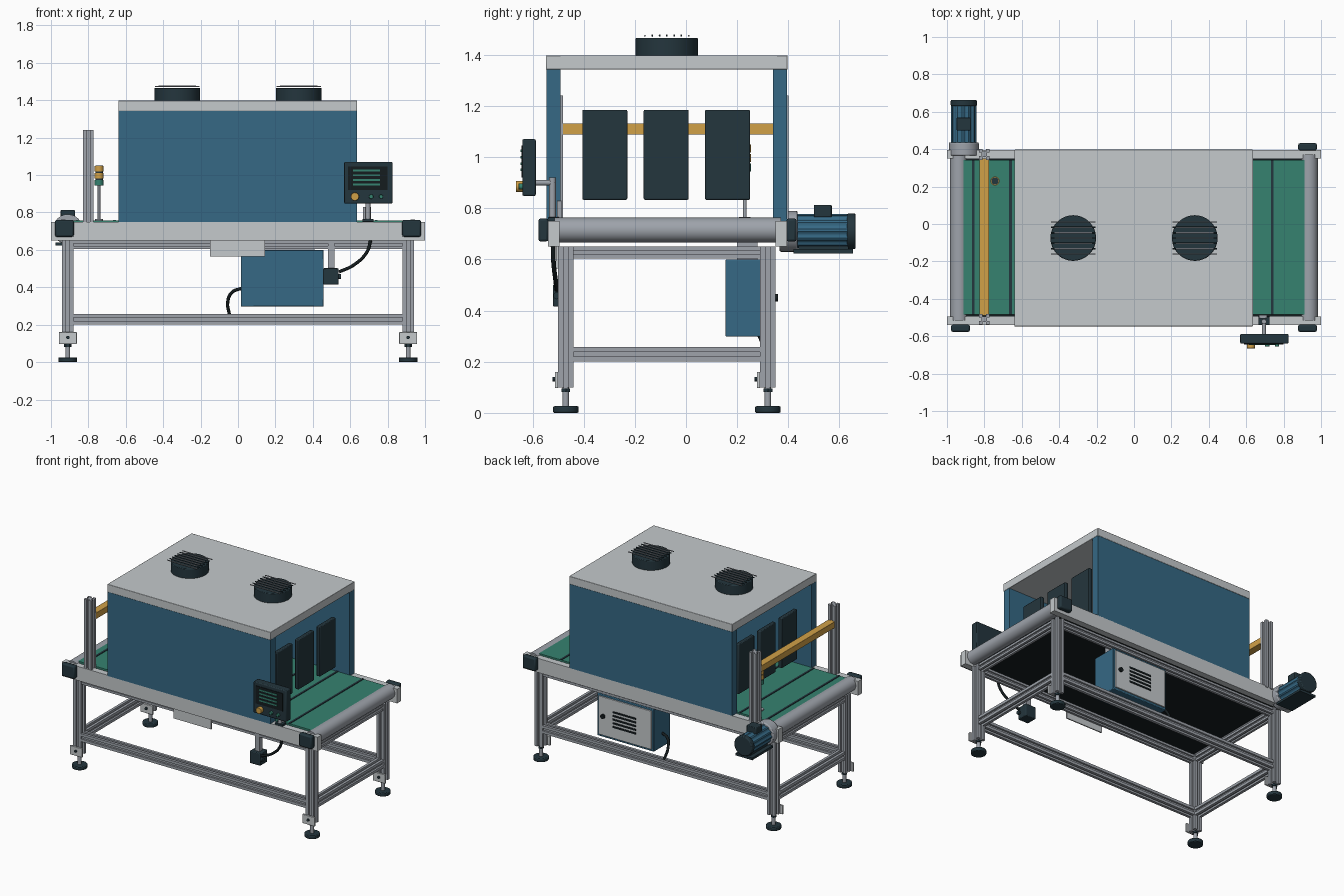
import bpy, bmesh
from math import sin, cos, pi, radians
from mathutils import Vector

if "Cube" in bpy.data.objects:
    bpy.data.objects.remove(bpy.data.objects["Cube"], do_unlink=True)


def material(name, *srgb):
    rgba = [((c + 0.055) / 1.055) ** 2.4 for c in srgb] + [1]
    m = bpy.data.materials.new(name)
    m.use_nodes = True
    m.diffuse_color = rgba
    m.node_tree.nodes["Principled BSDF"].inputs["Base Color"].default_value = rgba
    return m


LIGHT = material("light grey paint", .77, .79, .80)
METAL = material("aluminium", .62, .64, .67)
BLUE = material("blue paint", .21, .41, .52)
DARK = material("dark slate", .14, .21, .24)
GREEN = material("belt green", .21, .51, .44)
YELLOW = material("amber", .82, .63, .28)
BLACK = material("black rubber", .08, .11, .12)


def finish(name, bm, mat, bevel=0):
    bmesh.ops.recalc_face_normals(bm, faces=bm.faces)
    me = bpy.data.meshes.new(name)
    bm.to_mesh(me)
    bm.free()
    me.materials.append(mat)
    me.shade_smooth()
    me.set_sharp_from_angle(angle=radians(30))
    ob = bpy.data.objects.new(name, me)
    bpy.context.collection.objects.link(ob)
    if bevel:
        mod = ob.modifiers.new("bevel", "BEVEL")
        mod.width, mod.segments = bevel, 2
        mod.limit_method = "ANGLE"
    return ob


def box(name, mat, x, y, z, bevel=0):
    """Box from (min, max) ranges."""
    bm = bmesh.new()
    bmesh.ops.create_cube(bm, size=1)
    for v in bm.verts:
        v.co = [(r[0] + r[1]) / 2 + c * (r[1] - r[0]) for r, c in zip((x, y, z), v.co)]
    return finish(name, bm, mat, bevel)


def prism(name, mat, points, axis, centre, start, end, bevel=0):
    """Extrude a 2D outline along an axis; centre lies in the other two axes."""
    bm = bmesh.new()
    face = []
    for u, v in points:
        co = [centre[0] + u, centre[1] + v]
        co.insert("xyz".index(axis), start)
        face.append(bm.verts.new(co))
    geom = bmesh.ops.extrude_face_region(bm, geom=[bm.faces.new(face)])["geom"]
    # keep the starting cap so the solid is closed
    if not any(set(f.verts) == set(face) for f in bm.faces):
        bm.faces.new(face)
    shift = Vector([(end - start) * (a == axis) for a in "xyz"])
    bmesh.ops.translate(bm, vec=shift, verts=[g for g in geom if isinstance(g, bmesh.types.BMVert)])
    return finish(name, bm, mat, bevel)


def ring(r, n=32):
    return [(r * cos(2 * pi * i / n), r * sin(2 * pi * i / n)) for i in range(n)]


def rod(name, mat, r, axis, centre, start, end, bevel=0, n=32):
    return prism(name, mat, ring(r, n), axis, centre, start, end, bevel)


def slotted(name, size, axis, centre, start, end):
    """Square aluminium extrusion with a groove along each side."""
    h, s, d = size / 2, size * .16, size * .24
    side = [(h, -h), (h, -s), (h - d, -s), (h - d, s), (h, s)]
    pts = []
    for _ in range(4):
        pts += side
        side = [(-v, u) for u, v in side]
    return prism(name, METAL, pts, axis, centre, start, end)


def cable(name, points, r=.009):
    cu = bpy.data.curves.new(name, "CURVE")
    cu.dimensions, cu.bevel_depth, cu.bevel_resolution = "3D", r, 3
    sp = cu.splines.new("BEZIER")
    sp.bezier_points.add(len(points) - 1)
    for p, co in zip(sp.bezier_points, points):
        p.co = co
        p.handle_left_type = p.handle_right_type = "AUTO"
    cu.materials.append(BLACK)
    bpy.context.collection.objects.link(bpy.data.objects.new(name, cu))


SIDES = (("right", -1), ("left", 1))
LEG_Y = (("front", -.47), ("back", .32))

# Frame: legs, feet, foot brackets and long bars
for depth, y in LEG_Y:
    for side, s in SIDES:
        tag, x = f"{depth}_{side}", s * .91
        slotted("leg_" + tag, .06, "z", (x, y), .1, .65)
        rod("foot_" + tag, DARK, .05, "z", (x, y), 0, .026, .005)
        rod("foot_stem_" + tag, METAL, .013, "z", (x, y), .02, .1, n=16)
        rod("foot_nut_" + tag, DARK, .02, "z", (x, y), .082, .096, n=6)
        box("foot_bracket_" + tag, LIGHT, (x - .048, x + .048), (y - .043, y - .03), (.097, .16), .002)
        rod("bracket_bolt_" + tag, DARK, .009, "y", (x, .132), y - .052, y - .04, n=12)
    slotted("lower_bar_" + depth, .056, "x", (y, .229), -.88, .88)
    slotted("upper_bar_" + depth, .046, "x", (y, .627), -.88, .88)

# Conveyor: cross bars, end rollers, bearings, rails, bed and belt
for side, s in SIDES:
    slotted("lower_cross_bar_" + side, .056, "y", (s * .91, .229), -.44, .29)
    slotted("upper_cross_bar_" + side, .046, "y", (s * .91, .627), -.44, .29)
    rod("roller_" + side, METAL, .048, "y", (s * .935, .715), -.515, .372, n=40)
    box("front_bearing_" + side, DARK, (s * .928 - .05, s * .928 + .05), (-.577, -.538), (.67, .76), .009)
box("back_bearing_left", DARK, (.878, .978), (.393, .432), (.67, .76), .009)
for name, y in (("front", (-.54, -.495)), ("back", (.35, .395))):
    box("side_rail_" + name, LIGHT, (-1, 1), y, (.65, .75))
box("conveyor_bed", BLACK, (-.9, .9), (-.494, .349), (.672, .742))
box("belt", GREEN, (-.92, .92), (-.485, .342), (.742, .757))
for i in range(9):
    x = -.86 + .2 * i
    box(f"belt_cleat_{i + 1}", DARK, (x - .007, x + .007), (-.485, .342), (.75, .761))

# Tunnel: walls, roof, hanging flaps and roof fans
for name, y in (("front", (-.545, -.49)), ("back", (.34, .395))):
    box("tunnel_wall_" + name, BLUE, (-.638, .635), y, (.748, 1.342))
box("tunnel_roof", LIGHT, (-.64, .637), (-.547, .397), (1.342, 1.398), .003)
for side, s in SIDES:
    for i in range(3):
        y = -.3175 + i * .24
        box(f"flap_{side}_{i + 1}", DARK, (s * .575 - .014, s * .575 + .014), (y - .088, y + .088), (.833, 1.185), .005)
    x = s * .325
    rod("fan_" + side, DARK, .122, "z", (x, -.075), 1.395, 1.466, .004, 48)
    for i in range(7):
        y = -.075 + (i - 3) * .0285
        rod(f"fan_grille_bar_{side}_{i + 1}", METAL if i in (0, 6) else DARK, .0035, "x", (y, 1.474), x - .118, x + .118, n=8)
        if 0 < i < 6:
            box(f"fan_grille_strip_{side}_{i + 1}", METAL, (x - .1, x + .1), (y - .003, y + .003), (1.474, 1.479))

# Infeed gantry
for name, y in (("front", -.51), ("back", .372)):
    slotted("gantry_post_" + name, .057, "z", (-.801, y), .74, 1.24)
box("gantry_bar", YELLOW, (-.827, -.775), (-.49, .35), (1.088, 1.132), .002)

# Signal light stack
rod("signal_base", METAL, .022, "z", (-.743, .23), .755, .765)
rod("signal_pole", METAL, .007, "z", (-.743, .23), .76, .945, n=16)
for i, mat in enumerate((GREEN, YELLOW, YELLOW)):
    z = .944 + i * .037
    rod(f"signal_light_{i + 1}", mat, .024, "z", (-.743, .23), z, z + .031)
    rod(f"signal_spacer_{i + 1}", DARK, .02, "z", (-.743, .23), z + .03, z + .037 if i < 2 else z + .033)

# Drive motor with ribbed casing
MX, MZ = -.91, .71
rod("gearbox", METAL, .08, "y", (MX, MZ), .365, .436, .006, 40)
ribs = []
for i in range(48):
    r = .068 if i % 4 < 2 else .062
    ribs.append((r * cos(i * pi / 24), r * sin(i * pi / 24)))
prism("motor_body", BLUE, ribs, "y", (MX, MZ), .43, .635)
rod("motor_end_cap", DARK, .07, "y", (MX, MZ), .63, .663, .006, 40)
box("motor_foot", DARK, (MX - .065, MX + .065), (.42, .652), (.624, .64))
box("motor_pedestal", DARK, (MX - .035, MX + .035), (.44, .635), (.636, .665))
box("motor_terminal_box", DARK, (MX - .038, MX + .038), (.5, .57), (.765, .813), .004)

# Operator panel on a bracket
box("control_panel", DARK, (.568, .826), (-.64, -.587), (.848, 1.07), .006)
box("panel_screen", BLACK, (.588, .8), (-.644, -.638), (.92, 1.045))
for i in range(4):
    z = .95 + i * .0247
    box(f"screen_line_{i + 1}", GREEN, (.616, .76), (-.647, -.643), (z - .005, z + .005))
for name, mat, x, r, out in (("stop", YELLOW, .625, .022, .665), ("start", GREEN, .712, .012, .655),
                             ("reset", GREEN, .765, .011, .655)):
    rod("button_" + name, mat, r, "y", (x, .885), -out, -.635, .002, 24)
rod("stop_button_collar", DARK, .016, "y", (.625, .885), -.654, -.635)
rod("panel_post", METAL, .013, "z", (.695, -.522), .745, .92, n=20)
rod("panel_arm", METAL, .011, "y", (.695, .9), -.59, -.515, n=16)
box("panel_post_clamp", METAL, (.668, .712), (-.505, -.486), (.75, .83), .002)
box("panel_post_foot", DARK, (.665, .725), (-.54, -.495), (.75, .765), .002)

# Sensor box hanging below the front rail
box("sensor_hanger", METAL, (.48, .515), (-.495, -.46), (.49, .65))
box("sensor_box", DARK, (.455, .538), (-.52, -.44), (.415, .502), .005)
rod("sensor_gland", DARK, .014, "x", (-.505, .458), .535, .552, n=12)
cable("panel_cable", [(.71, -.52, .655), (.69, -.518, .59), (.62, -.51, .52), (.54, -.505, .482)])

# Front drip plate
box("drip_plate", LIGHT, (-.15, .145), (-.508, -.5), (.565, .655))

# Electrical cabinet with louvred door on the back
box("cabinet", BLUE, (.015, .458), (.155, .338), (.298, .6), .004)
box("cabinet_hanger", METAL, (.06, .41), (.2, .28), (.6, .672))
box("cabinet_door", LIGHT, (.03, .443), (.336, .346), (.313, .585), .002)
for i in range(5):
    z = .395 + i * .026
    box(f"door_louvre_{i + 1}", BLACK, (.15, .33), (.345, .35), (z - .006, z + .006))
rod("door_latch", BLACK, .015, "y", (.405, .45), .345, .36, n=20)
cable("cabinet_cable", [(.02, .24, .395), (-.03, .25, .375), (-.055, .28, .32), (-.045, .31, .25)])
